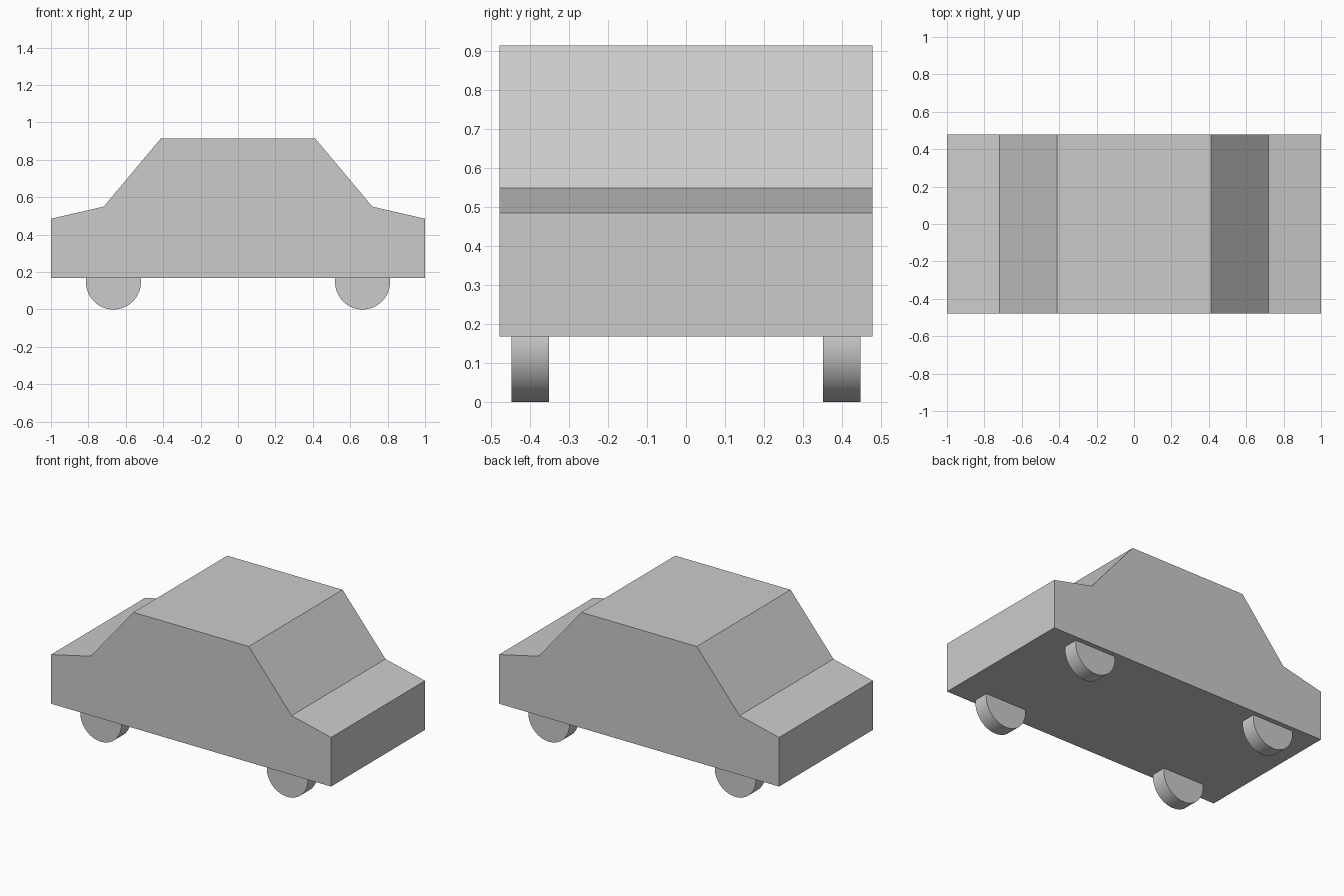
import bpy, bmesh
from math import pi, radians

if "Cube" in bpy.data.objects:
    bpy.data.objects.remove(bpy.data.objects["Cube"])

HALF_WIDTH = 0.479

# Car body: one half of the side profile, mirrored in x and extruded across y
half = [(1.0, 0.168), (1.0, 0.485), (0.718, 0.55), (0.412, 0.915)]
profile = half + [(-x, z) for x, z in reversed(half)]
bm = bmesh.new()
side = bm.faces.new([bm.verts.new((x, -HALF_WIDTH, z)) for x, z in profile])
extruded = bmesh.ops.extrude_face_region(bm, geom=[side], use_keep_orig=True)
moved = [g for g in extruded["geom"] if isinstance(g, bmesh.types.BMVert)]
bmesh.ops.translate(bm, verts=moved, vec=(0, 2 * HALF_WIDTH, 0))
bmesh.ops.recalc_face_normals(bm, faces=bm.faces)
mesh = bpy.data.meshes.new("car_body")
bm.to_mesh(mesh)
bm.free()
bpy.context.collection.objects.link(bpy.data.objects.new("car_body", mesh))


# Wheels: smooth cylinders tucked up into the body
def wheel(name, x, y):
    bpy.ops.mesh.primitive_cylinder_add(vertices=64, radius=0.147, depth=0.096,
                                        location=(x, y, 0.147), rotation=(pi / 2, 0, 0))
    bpy.context.object.name = name
    bpy.ops.object.shade_smooth_by_angle(angle=radians(30))


for x, end in ((-0.666, "left"), (0.666, "right")):
    for y, flank in ((-0.4, "front"), (0.4, "back")):
        wheel(f"{flank}_{end}_wheel", x, y)
